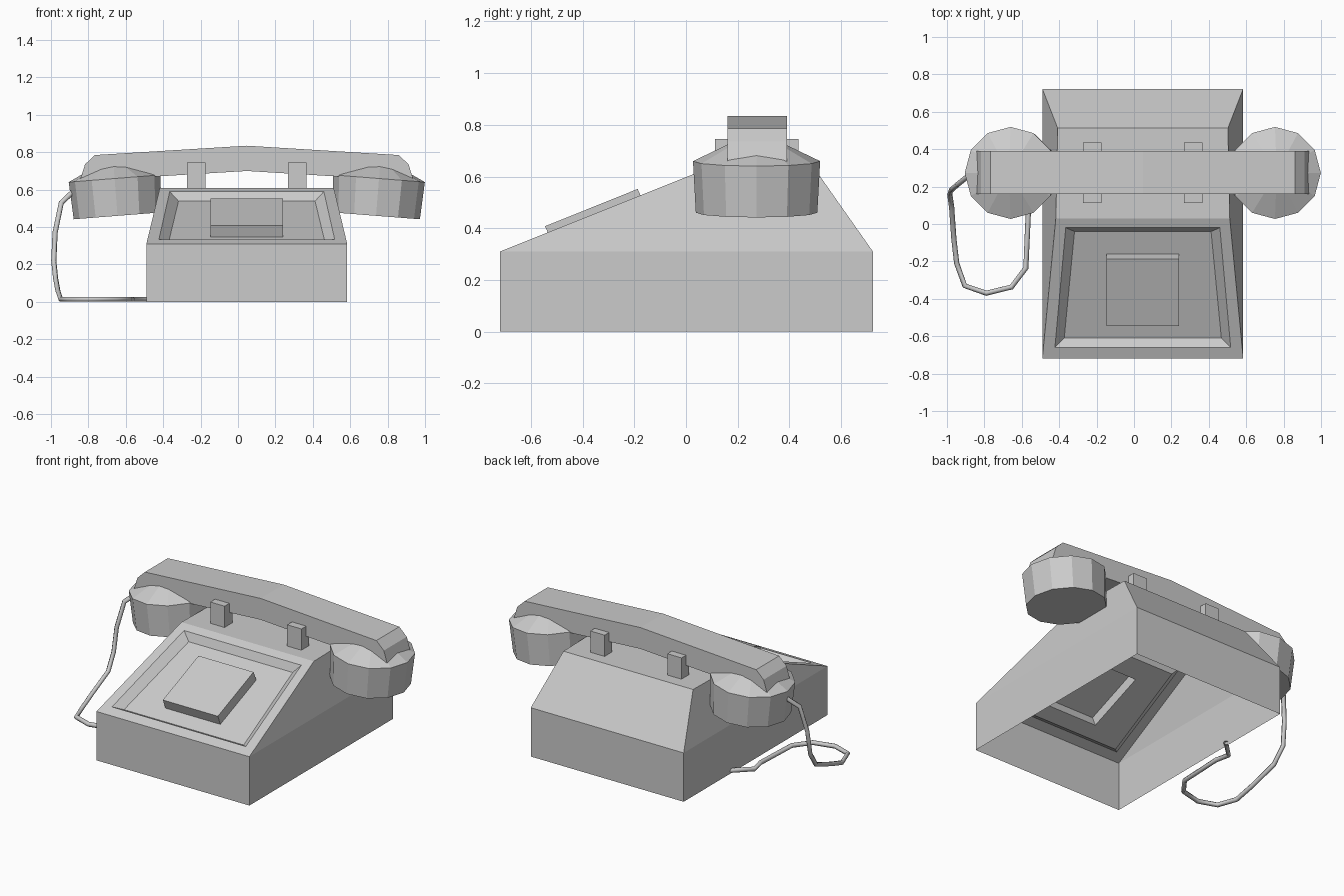
import bpy, bmesh, math

if "Cube" in bpy.data.objects:
    bpy.data.objects.remove(bpy.data.objects["Cube"])

CX = 0.047  # symmetry line of the phone (the cord offsets it from x = 0)


def make(name, verts, faces):
    me = bpy.data.meshes.new(name)
    me.from_pydata(verts, [], faces)
    bm = bmesh.new()
    bm.from_mesh(me)
    bmesh.ops.recalc_face_normals(bm, faces=bm.faces)
    bm.to_mesh(me)
    bm.free()
    ob = bpy.data.objects.new(name, me)
    bpy.context.collection.objects.link(ob)
    return ob


def box(name, x0, x1, y0, y1, z0, z1):
    bpy.ops.mesh.primitive_cube_add(size=1, location=((x0 + x1) / 2, (y0 + y1) / 2, (z0 + z1) / 2))
    ob = bpy.context.object
    ob.name = name
    ob.scale = (x1 - x0, y1 - y0, z1 - z0)


# Body: open-bottomed shell; each station is (half width, y, z)
verts, faces = [], []


def pair(w, y, z):
    verts.extend([(CX - w, y, z), (CX + w, y, z)])
    return len(verts) - 2


fb, fm = pair(.537, -.72, 0), pair(.537, -.72, .31)
ft, bt = pair(.465, .03, .61), pair(.455, .512, .61)
bmid, bb = pair(.537, .723, .31), pair(.537, .723, 0)
for a, b in ((fb, fm), (ft, bt), (bt, bmid), (bmid, bb)):
    faces.append((a, a + 1, b + 1, b))
for s in (0, 1):
    faces.append((fb + s, fm + s, bmid + s, bb + s))
    faces.append((fm + s, ft + s, bt + s, bmid + s))

# Sloped panel: recess rim, recess floor and raised keypad as nested rings
rings = [(fm, ft)]
for lo, hi in (((.47, -.66, .334), (.412, -.02, .59)),
               ((.42, -.61, .311), (.365, -.04, .539)),
               ((.193, -.52, .347), (.193, -.16, .491)),
               ((.193, -.545, .408), (.193, -.187, .552))):
    rings.append((pair(*lo), pair(*hi)))
loops = [(a, a + 1, b + 1, b) for a, b in rings]
for p, q in zip(loops, loops[1:]):
    for i in range(4):
        j = (i + 1) % 4
        faces.append((p[i], p[j], q[j], q[i]))
faces.append(loops[-1])
make("phone_body", verts, faces)

# Cradle prongs in front of and behind the handset
for side in (-1, 1):
    x = CX + side * .27
    for n, (y0, y1) in enumerate(((.112, .19), (.36, .435))):
        box(f"cradle_prong_{side}_{n}", x - .05, x + .05, y0, y1, .59, .745)

# Handset bar: mirrored side profile extruded across y
half = [(.813, .785), (.865, .735), (.89, .655), (.46, .672)]
prof = [(0, .835)] + half + [(0, .70)] + [(-x, z) for x, z in reversed(half)]
n = len(prof)
v = [(CX + x, y, z) for y in (.16, .39) for x, z in prof]
# split at the middle so every cap polygon stays well behaved
f = [(i, (i + 1) % n, n + (i + 1) % n, n + i) for i in range(n)]
for o in (0, n):
    f += [tuple(o + i for i in range(6)), (o, *[o + i for i in range(5, n)])]
make("handset_bar", v, f)

# Ear and mouth pieces: tilted 12-sided drums with conical tops
SIDES = 12
for side, name in ((1, "earpiece"), (-1, "mouthpiece")):
    v = [(r * math.cos(2 * math.pi * i / SIDES), r * math.sin(2 * math.pi * i / SIDES), z)
         for r, z in ((.235, -.1), (.246, .1)) for i in range(SIDES)] + [(0, 0, .218)]
    f = [tuple(range(SIDES))]
    for i in range(SIDES):
        j = (i + 1) % SIDES
        f += [(i, j, SIDES + j, SIDES + i), (SIDES + i, SIDES + j, 2 * SIDES)]
    cap = make(name, v, f)
    cap.location = (CX + side * .699, .273, .56)
    cap.rotation_euler = (0, side * math.radians(4.5), 0)

# Cord: thin tube from the mouthpiece down to the table and into the body
path = [(-.87, .27, .60), (-.945, .21, .53), (-.978, .18, .37), (-.985, .16, .22),
        (-.975, .09, .125), (-.963, -.08, .06), (-.948, -.21, .015), (-.905, -.33, .015),
        (-.79, -.37, .015), (-.655, -.337, .015), (-.578, -.235, .015), (-.57, -.05, .015),
        (-.565, .06, .015), (-.585, .15, .015), (-.48, .25, .015)]
cu = bpy.data.curves.new("cord", 'CURVE')
cu.dimensions = '3D'
cu.bevel_depth = .014
cu.bevel_resolution = 1
sp = cu.splines.new('POLY')
sp.points.add(len(path) - 1)
for p, co in zip(sp.points, path):
    p.co = (*co, 1)
bpy.context.collection.objects.link(bpy.data.objects.new("cord", cu))
